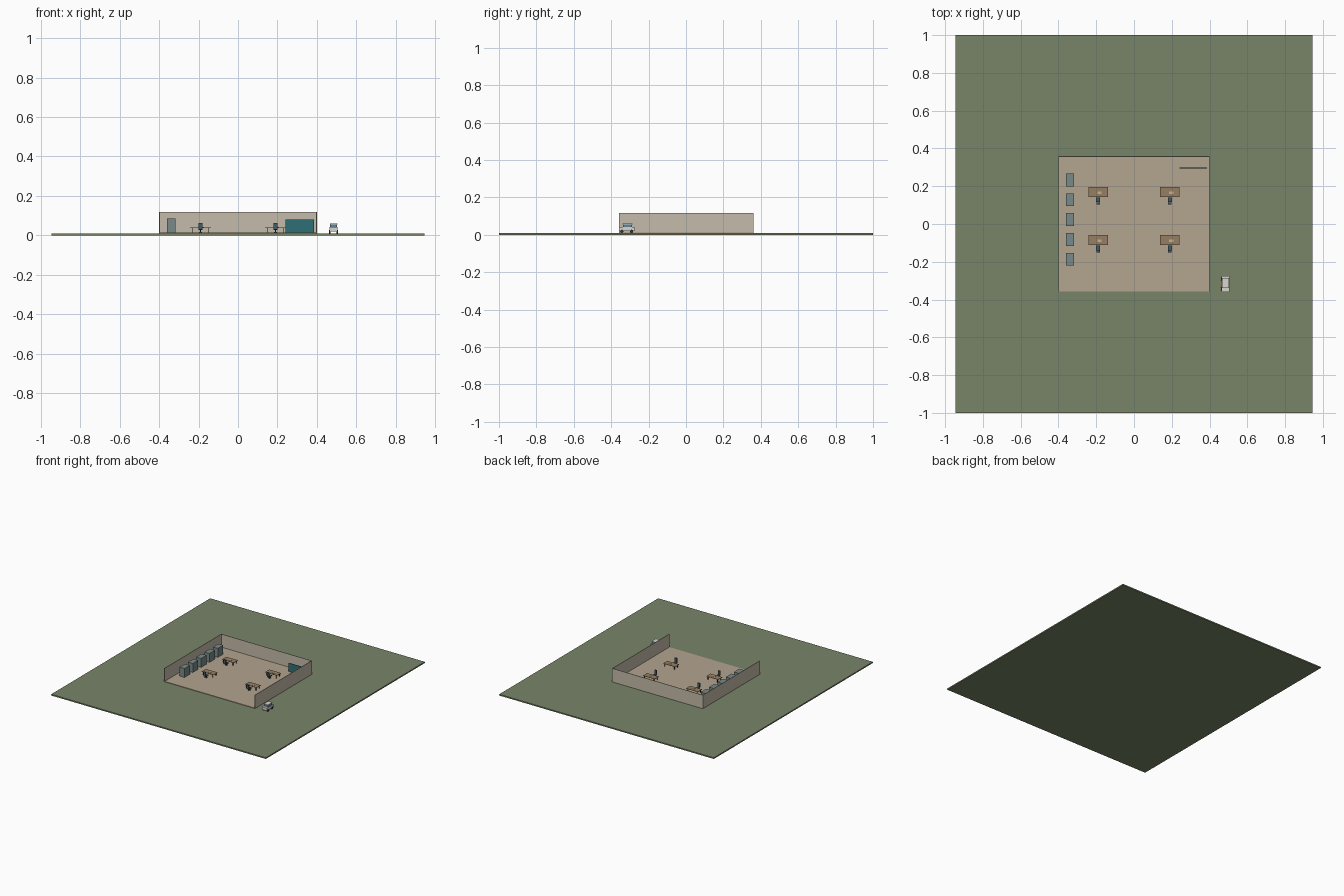
import bpy
from math import pi

if "Cube" in bpy.data.objects:
    bpy.data.objects.remove(bpy.data.objects["Cube"])


def mat(name, r, g, b):
    m = bpy.data.materials.new(name)
    m.diffuse_color = tuple((c / 255) ** 2.2 for c in (r, g, b)) + (1,)
    m.use_nodes = True
    m.node_tree.nodes["Principled BSDF"].inputs["Base Color"].default_value = m.diffuse_color
    return m


GRASS = mat("grass", 120, 132, 104)
FLOOR = mat("floor", 178, 163, 142)
WALL = mat("wall", 195, 186, 168)
CABINET = mat("cabinet", 120, 138, 136)
WOOD = mat("wood", 150, 126, 98)
DARK = mat("dark", 50, 52, 54)
CHAIR = mat("chair", 66, 92, 102)
PAPER = mat("paper", 200, 175, 140)
TEAL = mat("teal", 50, 110, 118)
WHITE = mat("white", 215, 213, 203)
GLASS = mat("glass", 95, 130, 155)


def box(name, x0, x1, y0, y1, z0, z1, m):
    bpy.ops.mesh.primitive_cube_add(size=1, location=((x0 + x1) / 2, (y0 + y1) / 2, (z0 + z1) / 2))
    o = bpy.context.object
    o.name = name
    o.scale = (x1 - x0, y1 - y0, z1 - z0)
    o.data.materials.append(m)
    return o


def cyl(name, x, y, z, r, h, m, rot=(0, 0, 0)):
    bpy.ops.mesh.primitive_cylinder_add(vertices=12, radius=r, depth=h, location=(x, y, z), rotation=rot)
    o = bpy.context.object
    o.name = name
    o.data.materials.append(m)
    return o


# Ground and open-fronted room
G, F = 0.01, 0.014
box("ground", -0.945, 0.945, -1, 1, 0, G, GRASS)
box("floor", -0.4, 0.4, -0.357, 0.36, G, F, FLOOR)
box("back_wall", -0.4, 0.4, 0.356, 0.36, F, 0.118, WALL)
for s, side in ((-1, "left"), (1, "right")):
    x = s * 0.398
    box(side + "_wall", x - 0.002, x + 0.002, -0.357, 0.356, F, 0.118, WALL)

# Cabinet row along the left wall
for i in range(5):
    y = 0.233 - 0.105 * i
    box("cabinet", -0.36, -0.317, y - 0.034, y + 0.034, F, 0.085, CABINET)

# Free-standing partition board
box("board", 0.24, 0.386, 0.294, 0.298, F, 0.082, TEAL)


# Desk with monitor, keyboard and office chair
def workstation(x, y):
    box("desk_top", x - 0.052, x + 0.052, y - 0.026, y + 0.026, 0.037, 0.040, WOOD)
    for sx in (-1, 1):
        for sy in (-1, 1):
            lx, ly = x + sx * 0.042, y + sy * 0.02
            box("desk_leg", lx - 0.002, lx + 0.002, ly - 0.002, ly + 0.002, F, 0.037, DARK)
    box("keyboard", x - 0.004, x + 0.018, y - 0.01, y + 0.002, 0.040, 0.042, PAPER)
    cyl("chair_post", x, y - 0.043, 0.021, 0.003, 0.014, DARK)
    box("chair_base", x - 0.008, x + 0.008, y - 0.051, y - 0.035, F, 0.017, DARK)
    box("chair_seat", x - 0.011, x + 0.011, y - 0.054, y - 0.029, 0.028, 0.032, CHAIR)
    box("chair_back", x - 0.009, x + 0.009, y - 0.066, y - 0.056, 0.03, 0.064, CHAIR)


for x in (-0.19, 0.19):
    for y in (0.17, -0.085):
        workstation(x, y)

# Small car beside the room
cx = 0.484
box("car_body", cx - 0.021, cx + 0.021, -0.359, -0.275, 0.02, 0.042, WHITE)
box("car_windows", cx - 0.018, cx + 0.018, -0.338, -0.288, 0.042, 0.056, GLASS)
box("car_roof", cx - 0.019, cx + 0.019, -0.34, -0.286, 0.056, 0.06, WHITE)
for sx in (-1, 1):
    for y in (-0.343, -0.291):
        cyl("car_wheel", cx + sx * 0.019, y, 0.019, 0.009, 0.007, DARK, (0, pi / 2, 0))
